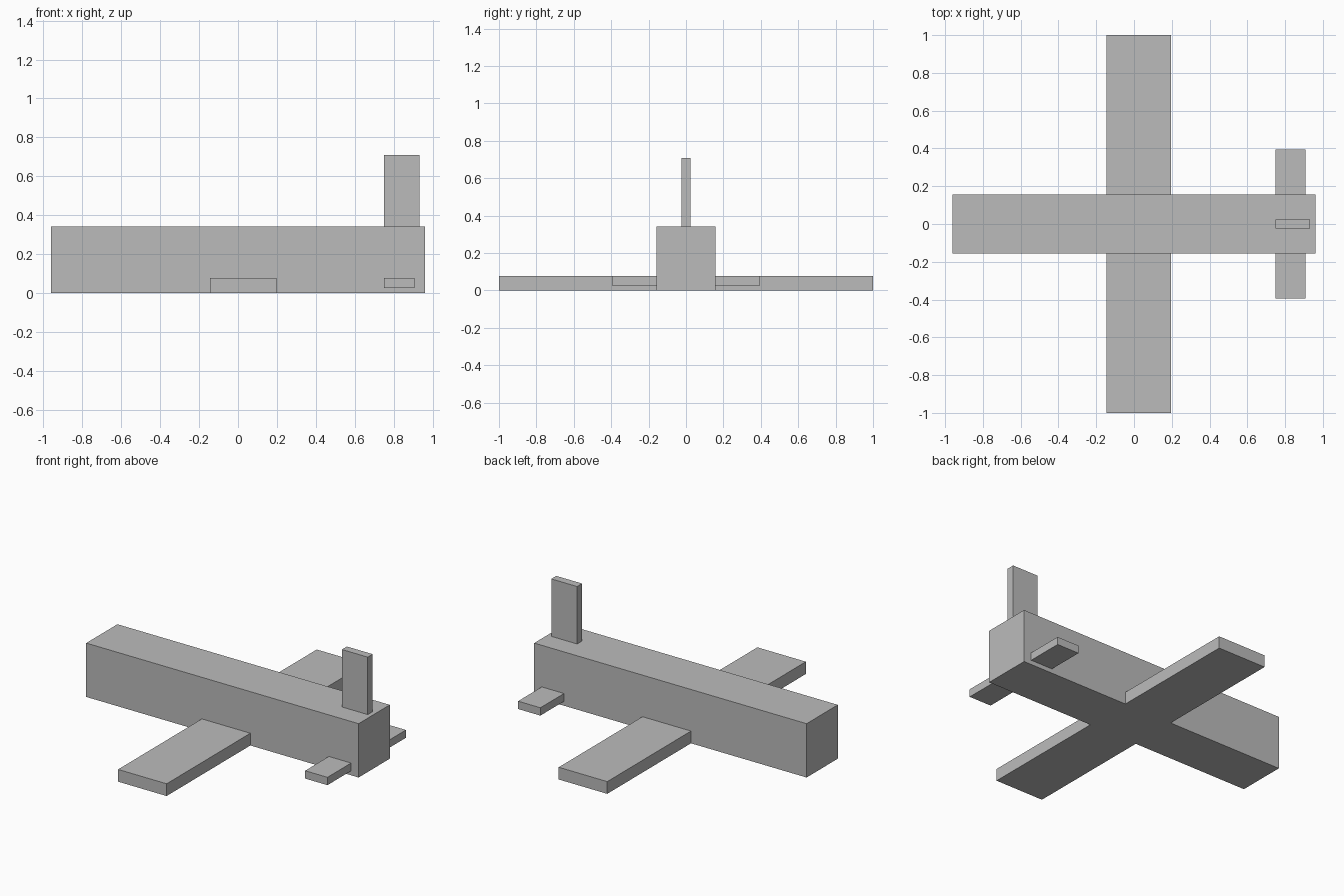
import bpy
from mathutils import Vector

default_cube = bpy.data.objects.get("Cube")
if default_cube:
    bpy.data.objects.remove(default_cube, do_unlink=True)

# One plain grey for the whole aircraft
grey = bpy.data.materials.new("plain_grey")
grey.use_nodes = True
colour = (0.5, 0.5, 0.5, 1.0)
grey.diffuse_color = colour
grey.node_tree.nodes["Principled BSDF"].inputs["Base Color"].default_value = colour


def box(name, low, high):
    """Add a flat-sided box between two opposite corners."""
    low, high = Vector(low), Vector(high)
    bpy.ops.mesh.primitive_cube_add(size=1, location=(low + high) / 2)
    part = bpy.context.object
    part.name = part.data.name = name
    part.scale = high - low
    bpy.ops.object.transform_apply(location=False, rotation=False, scale=True)
    part.data.materials.append(grey)
    return part


# Body, nose towards -x
body_top = 0.343
box("fuselage", (-0.96, -0.157, 0), (0.96, 0.157, body_top))

# Main wing across the full span, flush with the belly
box("main_wing", (-0.145, -1, 0), (0.197, 1, 0.078))

# Tail surfaces
box("tailplane", (0.75, -0.395, 0.028), (0.907, 0.395, 0.078))
box("tail_fin", (0.75, -0.025, body_top), (0.932, 0.025, 0.709))
